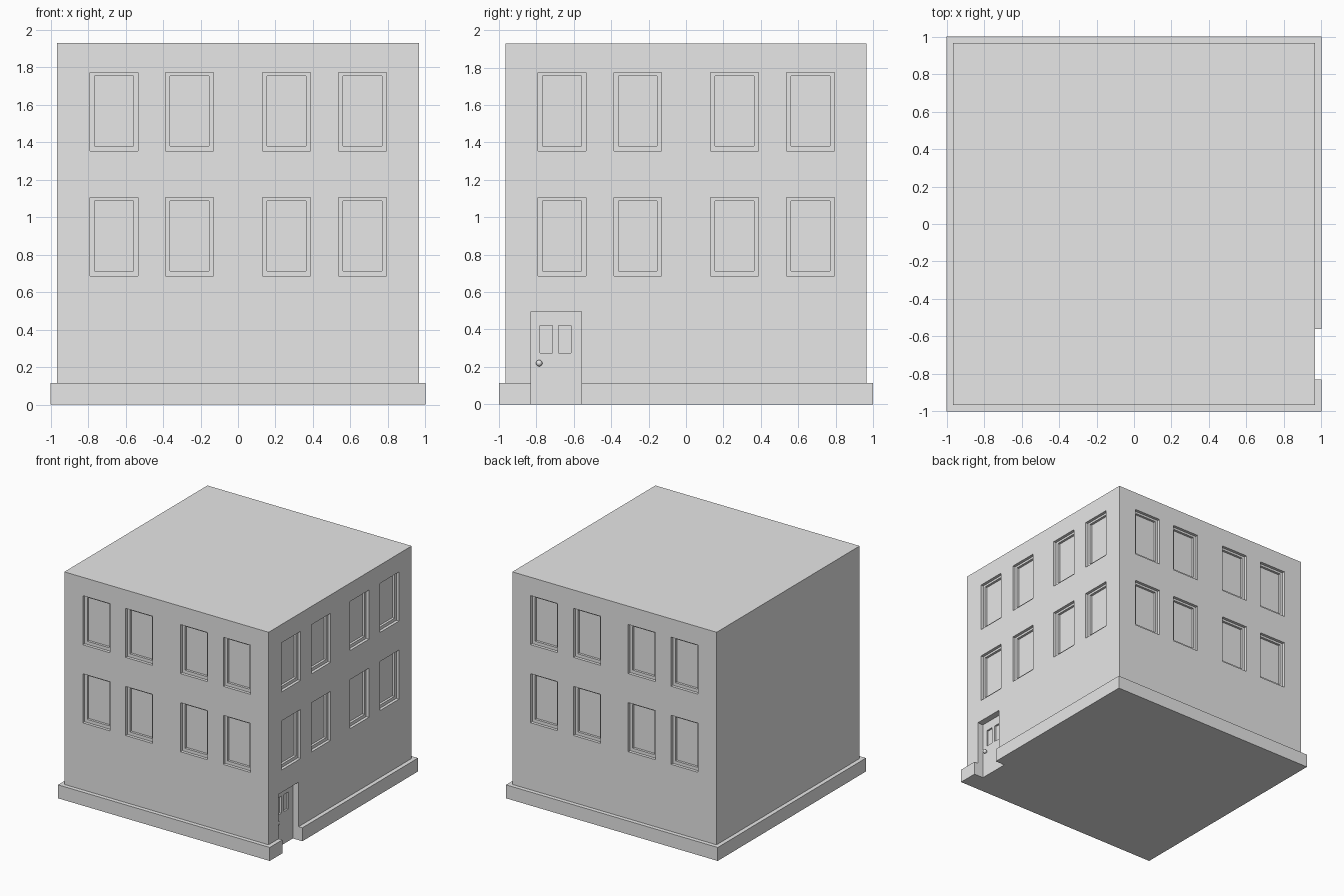
import bpy
import bmesh
from mathutils import Matrix, Vector
from math import pi

cube = bpy.data.objects.get("Cube")
if cube:
    bpy.data.objects.remove(cube, do_unlink=True)

# One plain grey for everything
stone = bpy.data.materials.new("plain_grey")
stone.use_nodes = True
stone.diffuse_color = (0.8, 0.8, 0.8, 1)
stone.node_tree.nodes["Principled BSDF"].inputs["Base Color"].default_value = (0.8, 0.8, 0.8, 1)

WALL = 0.965        # half width of the walls
TOP = 1.93
PLINTH = 0.115
DOOR = (-0.83, -0.56, 0.0, 0.495)
DOOR_DEPTH = 0.055


def boxes(name, bounds):
    """One object made of separate boxes, each (low corner, high corner)."""
    bm = bmesh.new()
    for low, high in bounds:
        low, high = Vector(low), Vector(high)
        place = Matrix.Translation((low + high) / 2) @ Matrix.Diagonal((*(high - low), 1))
        bmesh.ops.create_cube(bm, size=1, matrix=place)
    mesh = bpy.data.meshes.new(name)
    bm.to_mesh(mesh)
    bm.free()
    mesh.materials.append(stone)
    obj = bpy.data.objects.new(name, mesh)
    bpy.context.collection.objects.link(obj)
    return obj


def carve(target, cutter):
    """Subtract the cutter for good and throw it away."""
    cutter.hide_render = True
    mod = target.modifiers.new("carve", 'BOOLEAN')
    mod.operation, mod.solver, mod.object = 'DIFFERENCE', 'EXACT', cutter
    bpy.context.view_layer.objects.active = target
    bpy.ops.object.modifier_apply(modifier=mod.name)
    bpy.data.objects.remove(cutter, do_unlink=True)


def window_cutter(name, depth, side, head, sill):
    """Boxes for every window on the front, right and back walls."""
    bounds = []
    for centre in (-0.662, -0.258, 0.26, 0.665):
        for bottom, top in ((0.687, 1.106), (1.354, 1.773)):
            a, b = centre - 0.128 + side, centre + 0.128 - side
            low, high = bottom + sill, top - head
            inner, outer = WALL - depth, WALL + 0.1
            bounds += [((a, -outer, low), (b, -inner, high)),
                       ((a, inner, low), (b, outer, high)),
                       ((inner, a, low), (outer, b, high))]
    return boxes(name, bounds)


# Walls with stepped window recesses
walls = boxes("walls", [((-WALL, -WALL, 0), (WALL, WALL, TOP))])
carve(walls, window_cutter("window_openings", 0.025, 0, 0, 0))
carve(walls, window_cutter("window_panes", 0.045, 0.024, 0.018, 0.027))

# Doorway and the two small lights in the door
y0, y1, z0, z1 = DOOR
door_x = WALL - DOOR_DEPTH
carve(walls, boxes("doorway", [((door_x, y0, z0 - 0.1), (WALL + 0.1, y1, z1))]))
carve(walls, boxes("door_lights", [((door_x - 0.015, y, 0.275), (WALL, y + 0.066, 0.42))
                                   for y in (-0.781, -0.681)]))

# Plinth around the foot of the walls, open at the door
plinth = boxes("plinth", [
    ((-1, -1, 0), (1, -WALL, PLINTH)),
    ((-1, WALL, 0), (1, 1, PLINTH)),
    ((-1, -WALL, 0), (-WALL, WALL, PLINTH)),
    ((WALL, -WALL, 0), (1, y0, PLINTH)),
    ((WALL, y1, 0), (1, WALL, PLINTH)),
])

# Door knob on a short stem
bpy.ops.mesh.primitive_uv_sphere_add(segments=20, ring_count=12, radius=0.017,
                                     location=(door_x + 0.018, -0.785, 0.22))
knob = bpy.context.object
knob.name = "door_knob"
bpy.ops.object.shade_smooth()
bpy.ops.mesh.primitive_cylinder_add(vertices=16, radius=0.008, depth=0.02,
                                    location=(door_x + 0.005, -0.785, 0.22),
                                    rotation=(0, pi / 2, 0))
stem = bpy.context.object
stem.name = "door_knob_stem"
bpy.ops.object.shade_smooth_by_angle()
for part in (knob, stem):
    part.data.materials.append(stone)
